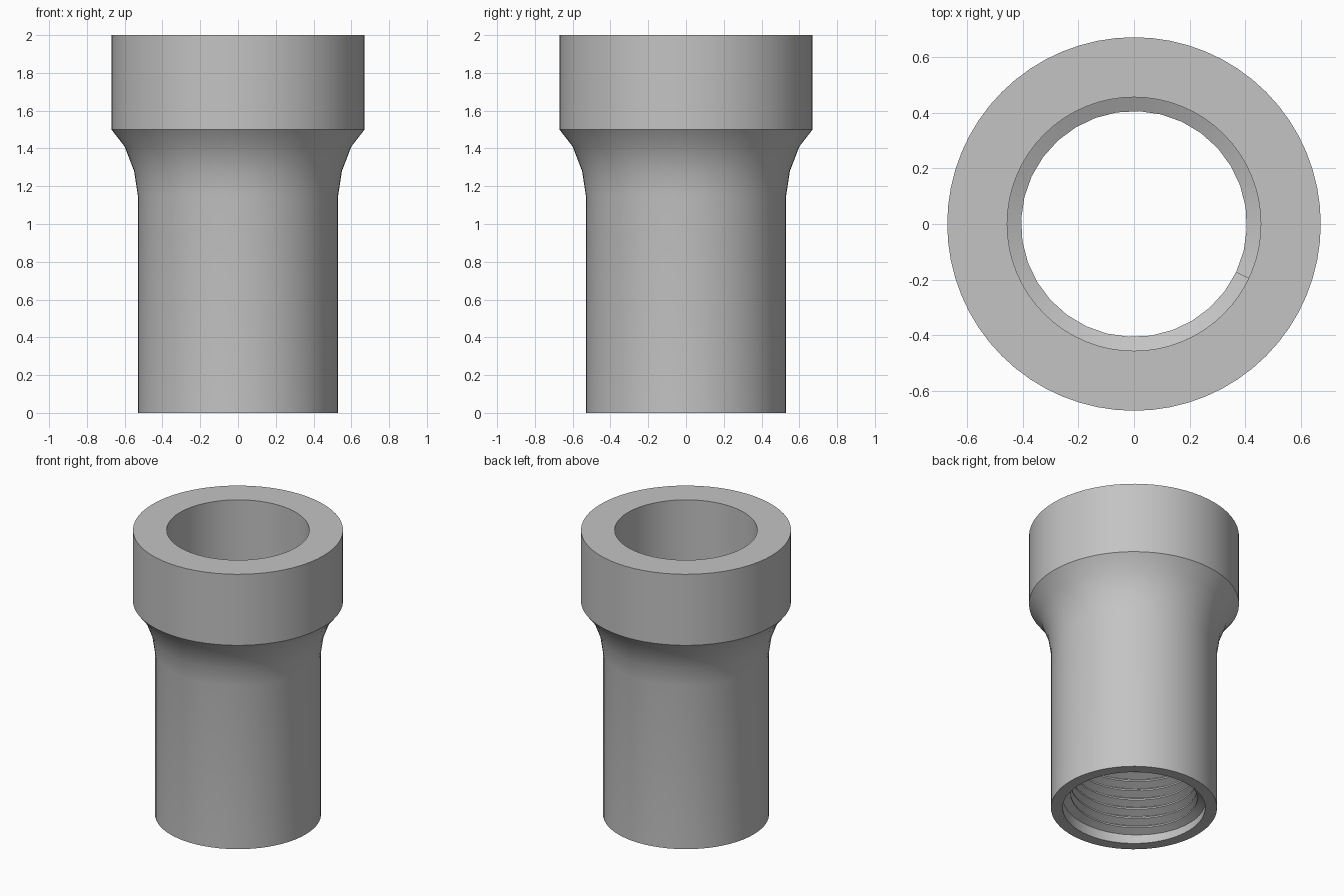
import bpy, bmesh, math

cube = bpy.data.objects.get("Cube")
if cube:
    bpy.data.objects.remove(cube)

grey = bpy.data.materials.new("light_grey")
grey.use_nodes = True
colour = (0.55, 0.55, 0.55, 1)
grey.diffuse_color = colour
grey.node_tree.nodes["Principled BSDF"].inputs["Base Color"].default_value = colour

BORE, CREST = 0.455, 0.405


def finish(name, bm):
    bmesh.ops.recalc_face_normals(bm, faces=bm.faces)
    mesh = bpy.data.meshes.new(name)
    bm.to_mesh(mesh)
    bm.free()
    mesh.materials.append(grey)
    obj = bpy.data.objects.new(name, mesh)
    bpy.context.collection.objects.link(obj)
    bpy.ops.object.select_all(action='DESELECT')
    obj.select_set(True)
    bpy.context.view_layer.objects.active = obj
    bpy.ops.object.shade_smooth_by_angle(angle=math.radians(30))
    return obj


def bridge(bm, a, b):
    for i in range(len(a)):
        j = (i + 1) % len(a)
        bm.faces.new((a[i], a[j], b[j], b[i]))


def ring(bm, profile, angle, lift=0):
    c, s = math.cos(angle), math.sin(angle)
    return [bm.verts.new((r * c, r * s, z + lift)) for r, z in profile]


# Sleeve body: straight barrel, flared shoulder, thick collar, through bore
profile = [(0.53, 0), (0.53, 1.15), (0.55, 1.28), (0.6, 1.41),
           (0.67, 1.5), (0.67, 2), (BORE, 2), (BORE, 0)]
steps = 64
bm = bmesh.new()
rings = [ring(bm, profile, math.tau * i / steps) for i in range(steps)]
for i in range(steps):
    bridge(bm, rings[i], rings[(i + 1) % steps])
finish("sleeve_body", bm)

# Internal thread: one helical ridge on the lower bore, capped at both ends
pitch, start, end = 0.068, 0.05, 1.2
root, tip = pitch * 0.46, pitch * 0.08
ridge = [(BORE + 0.005, -root), (CREST, -tip), (CREST, tip), (BORE + 0.005, root)]
per_turn = 32
count = int((end - start) / pitch * per_turn)
bm = bmesh.new()
rings = [ring(bm, ridge, 0.15 + math.tau * i / per_turn, start + pitch * i / per_turn)
         for i in range(count + 1)]
for a, b in zip(rings, rings[1:]):
    bridge(bm, a, b)
bm.faces.new(rings[0])
bm.faces.new(rings[-1])
finish("internal_thread", bm)
